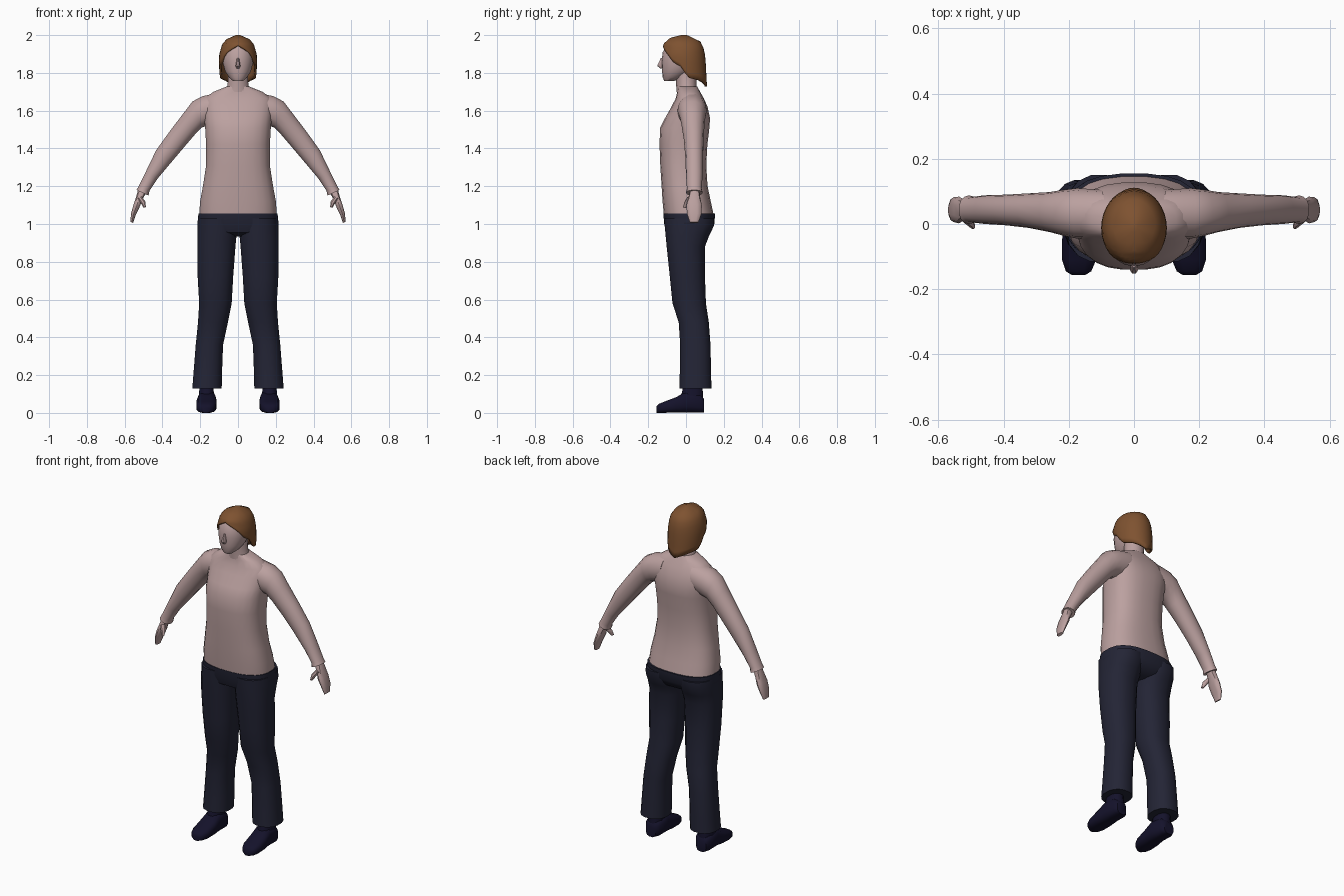
import bpy, bmesh, math
from mathutils import Vector


def material(name, rgb):
    m = bpy.data.materials.new(name)
    m.diffuse_color = (*rgb, 1)
    return m


PINK = material("pale_pink", (0.50, 0.355, 0.35))
NAVY = material("navy_cloth", (0.017, 0.018, 0.036))
SHOE = material("dark_blue_leather", (0.007, 0.006, 0.024))
HAIR = material("auburn", (0.21, 0.085, 0.03))


def power(v, p):
    return math.copysign(abs(v) ** (2 / p), v)


def finish(name, bm, mat, mirror=False, angle=45):
    bmesh.ops.recalc_face_normals(bm, faces=bm.faces)
    mesh = bpy.data.meshes.new(name)
    bm.to_mesh(mesh)
    bm.free()
    mesh.materials.append(mat)
    mesh.shade_smooth()
    mesh.set_sharp_from_angle(angle=math.radians(angle))
    ob = bpy.data.objects.new(name, mesh)
    bpy.context.collection.objects.link(ob)
    if mirror:
        ob.modifiers.new("mirror", "MIRROR")
    return ob


def loft(name, rings, mat, sides=16, p=2.0, mirror=False):
    """Skin a row of (centre, half axis a, half axis b) rings and cap the ends."""
    bm = bmesh.new()
    loops = []
    for c, a, b in rings:
        loop = []
        for i in range(sides):
            t = 2 * math.pi * (i + 0.5) / sides
            loop.append(bm.verts.new(c + a * power(math.cos(t), p) + b * power(math.sin(t), p)))
        loops.append(loop)
    for lo, hi in zip(loops, loops[1:]):
        for i in range(sides):
            j = (i + 1) % sides
            bm.faces.new((lo[i], lo[j], hi[j], hi[i]))
    bm.faces.new(loops[0])
    bm.faces.new(loops[-1])
    return finish(name, bm, mat, mirror)


def level(z, x0, x1, y0, y1):
    """Horizontal ring filling a box."""
    return (Vector(((x0 + x1) / 2, (y0 + y1) / 2, z)),
            Vector(((x1 - x0) / 2, 0, 0)), Vector((0, (y1 - y0) / 2, 0)))


def across(ox, oz, ix, iz, y0, y1):
    """Limb ring from its outer edge point to its inner edge point."""
    o, i = Vector((ox, 0, oz)), Vector((ix, 0, iz))
    return ((o + i) / 2 + Vector((0, (y0 + y1) / 2, 0)), (o - i) / 2,
            Vector((0, (y1 - y0) / 2, 0)))


def upright(y, x0, x1, h):
    """Ring standing on the floor, for the shoes."""
    return (Vector(((x0 + x1) / 2, y, h / 2)), Vector(((x1 - x0) / 2, 0, 0)), Vector((0, 0, h / 2)))


def sym(z, w, y0, y1):
    return level(z, -w, w, y0, y1)


# Shirt body
loft("shirt", [sym(1.045, .207, -.118, .148), sym(1.12, .202, -.125, .132), sym(1.2, .187, -.13, .115),
               sym(1.31, .17, -.137, .108), sym(1.42, .17, -.141, .114), sym(1.51, .175, -.138, .125),
               sym(1.56, .18, -.112, .128), sym(1.62, .187, -.078, .115), sym(1.665, .18, -.055, .095),
               sym(1.70, .13, -.047, .075), sym(1.728, .06, -.045, .06)], PINK, 24, 2.5)

# Sleeves with a slightly wider cuff
loft("sleeve", [across(.09, 1.70, .11, 1.53, -.045, .105), across(.19, 1.678, .158, 1.52, -.045, .11),
                across(.242, 1.65, .19, 1.51, -.036, .105), across(.29, 1.587, .225, 1.475, -.025, .098),
                across(.36, 1.495, .285, 1.405, -.012, .094), across(.434, 1.392, .352, 1.326, -.004, .09),
                across(.49, 1.275, .425, 1.24, .0, .088), across(.527, 1.20, .468, 1.175, .005, .083),
                across(.538, 1.18, .473, 1.15, .0, .088)], PINK, 14, 2.1, True)

# Hands and thumbs
loft("hand", [across(.53, 1.18, .488, 1.16, .02, .07), across(.54, 1.145, .505, 1.13, .012, .076),
              across(.553, 1.105, .52, 1.09, .002, .084), across(.567, 1.055, .54, 1.05, .006, .082),
              across(.57, 1.012, .555, 1.005, .02, .066)], PINK, 10, 2.5, True)
loft("thumb", [across(.532, 1.135, .508, 1.145, .005, .04), across(.512, 1.105, .49, 1.12, -.01, .018),
               across(.50, 1.085, .487, 1.09, -.016, .002)], PINK, 8, 2, True)

# Trousers: hips and legs
loft("hips", [sym(1.055, .211, -.121, .155), sym(1.0, .216, -.116, .151),
              sym(.955, .19, -.10, .12), sym(.935, .12, -.05, .07)], NAVY, 24, 2.6)
loft("trouser_leg", [level(1.03, .0, .214, -.118, .152), level(.99, .0, .217, -.115, .15),
                     level(.94, .006, .217, -.11, .125), level(.88, .012, .217, -.104, .102),
                     level(.72, .024, .215, -.087, .102), level(.58, .032, .207, -.073, .107),
                     level(.48, .052, .213, -.04, .122), level(.36, .078, .225, -.032, .131),
                     level(.22, .083, .236, -.034, .134), level(.13, .085, .243, -.037, .136)],
     NAVY, 16, 2.3, True)

# Ankles and shoes
loft("ankle", [level(.16, .13, .204, -.015, .088), level(.12, .128, .206, -.02, .09),
               level(.05, .12, .213, -.04, .094)], SHOE, 12, 2.4, True)
loft("shoe", [upright(.096, .135, .20, .075), upright(.075, .117, .215, .10), upright(.0, .115, .215, .115),
              upright(-.05, .112, .222, .085), upright(-.11, .115, .222, .062),
              upright(-.145, .13, .21, .048), upright(-.157, .15, .19, .034)], SHOE, 12, 3, True)

# Neck, head and nose
loft("neck", [sym(1.70, .072, -.05, .065), sym(1.735, .056, -.052, .055),
              sym(1.82, .054, -.06, .055)], PINK, 14)
loft("head", [sym(1.757, .026, -.115, -.065), sym(1.775, .048, -.123, -.02), sym(1.81, .07, -.127, .03),
              sym(1.86, .083, -.13, .065), sym(1.91, .083, -.123, .075), sym(1.95, .07, -.10, .06),
              sym(1.975, .04, -.07, .03)], PINK, 18, 2.1)
loft("nose", [sym(1.822, .007, -.135, -.11), sym(1.837, .014, -.154, -.11),
              sym(1.88, .006, -.134, -.11)], PINK, 8)


# Hair: a cap whose lower edge follows the hairline
def lookup(table, x):
    x = min(max(x, table[0][0]), table[-1][0])
    for a, b in zip(table, table[1:]):
        if x <= b[0]:
            t = (x - a[0]) / (b[0] - a[0])
            return [u + (v - u) * t for u, v in zip(a[1:], b[1:])]


HAIRLINE = [(0, 1.945), (25, 1.925), (45, 1.90), (62, 1.855), (84, 1.83), (94, 1.775), (130, 1.76), (180, 1.728)]
SHAPE = [(1.72, .082, -.10, .112), (1.78, .097, -.11, .108), (1.85, .101, -.128, .105),
         (1.90, .099, -.132, .10), (1.955, .083, -.118, .087), (1.985, .054, -.085, .058), (2.0, .012, -.025, .005)]
bm = bmesh.new()
COLS, ROWS = 36, 8
grid = []
for k in range(ROWS + 1):
    row = []
    for i in range(COLS):
        deg = 360 * i / COLS
        zb = lookup(HAIRLINE, min(deg, 360 - deg))[0]
        z = zb + (2.0 - zb) * k / ROWS
        w, y0, y1 = lookup(SHAPE, z)
        t = math.radians(deg)
        row.append(bm.verts.new((w * math.sin(t), (y0 + y1) / 2 - (y1 - y0) / 2 * math.cos(t), z)))
    grid.append(row)
for lo, hi in zip(grid, grid[1:]):
    for i in range(COLS):
        j = (i + 1) % COLS
        bm.faces.new((lo[i], lo[j], hi[j], hi[i]))
bm.faces.new(grid[-1])
hair = finish("hair", bm, HAIR, angle=60)
shell = hair.modifiers.new("thickness", "SOLIDIFY")
shell.thickness = 0.012
shell.offset = -1
